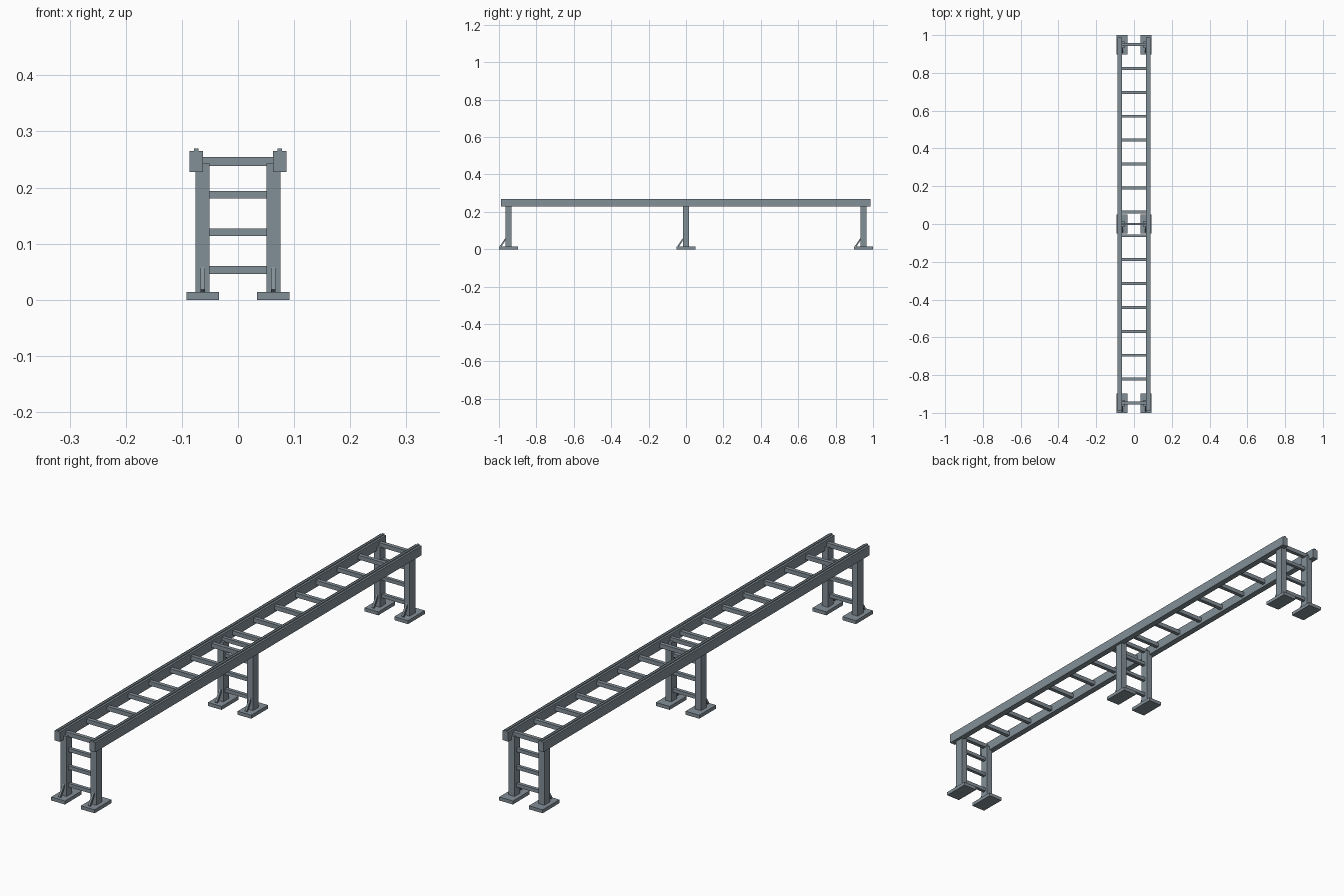
import bpy
import math

cube = bpy.data.objects.get("Cube")
if cube:
    bpy.data.objects.remove(cube, do_unlink=True)

STEEL = (0.225, 0.275, 0.31, 1)
steel = bpy.data.materials.new("blue grey steel")
steel.diffuse_color = STEEL
steel.use_nodes = True
steel.node_tree.nodes["Principled BSDF"].inputs["Base Color"].default_value = STEEL


def box(name, center, size, tilt=0):
    """Flat-shaded box, optionally tilted about x."""
    bpy.ops.mesh.primitive_cube_add(size=1, location=center, rotation=(tilt, 0, 0))
    ob = bpy.context.object
    ob.name = name
    ob.scale = size
    ob.data.materials.append(steel)
    return ob


SIDES = (("left", 1), ("right", -1))

# Long side rails, each with a narrow ridge along the top
for side, s in SIDES:
    box(f"{side}_rail", (s * 0.0745, -0.001, 0.2465), (0.0235, 1.976, 0.037))
    box(f"{side}_rail_ridge", (s * 0.0745, -0.001, 0.266), (0.008, 1.976, 0.007))

# Rungs between the rails
RUNGS = 16
for i in range(RUNGS):
    y = -0.948 + i * 1.898 / (RUNGS - 1)
    box(f"rung_{i + 1}", (0, y, 0.2465), (0.128, 0.015, 0.016))

# Three supports: posts, foot plates, diagonal braces and crossbars
for place, y in (("front", -0.949), ("middle", 0), ("back", 0.949)):
    for side, s in SIDES:
        x = s * 0.063
        box(f"{place}_{side}_post", (x, y, 0.1275), (0.025, 0.034, 0.23))
        box(f"{place}_{side}_foot", (x, y, 0.0067), (0.058, 0.102, 0.0134))
        box(f"{place}_{side}_brace", (x, y - 0.028, 0.0365),
            (0.008, 0.008, 0.048), -math.radians(33))
    for i, z in enumerate((0.053, 0.12, 0.1875)):
        box(f"{place}_crossbar_{i + 1}", (0, y, z), (0.104, 0.013, 0.0135))
    box(f"{place}_top_crossbar", (0, y, 0.2465), (0.128, 0.013, 0.015))
